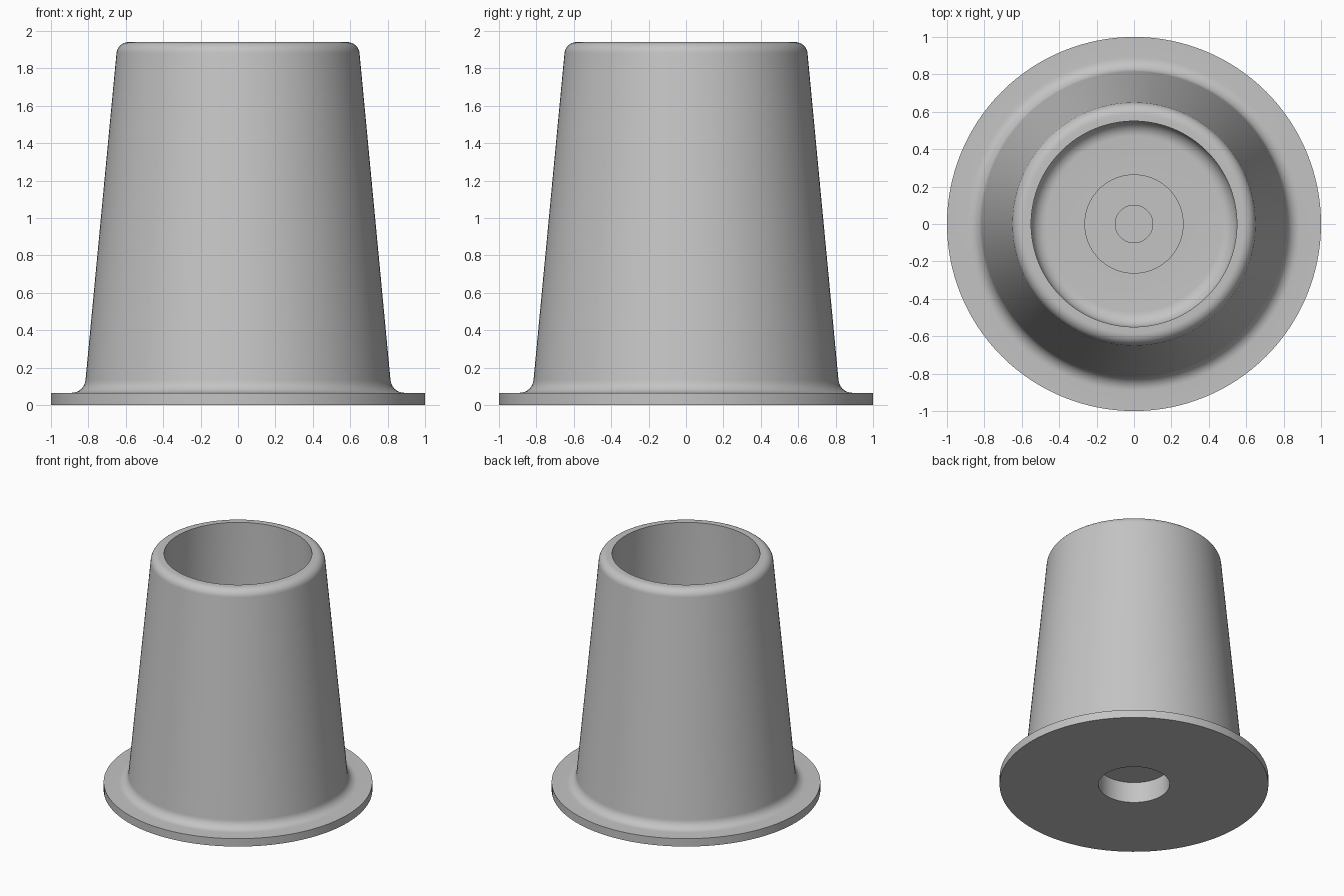
import bpy, bmesh
from math import sin, cos, pi, radians

SEGMENTS = 128

cube = bpy.data.objects.get("Cube")
if cube:
    bpy.data.objects.remove(cube, do_unlink=True)

grey = bpy.data.materials.new("light grey")
grey.use_nodes = True
colour = (0.55, 0.55, 0.55, 1)
grey.diffuse_color = colour
grey.node_tree.nodes["Principled BSDF"].inputs["Base Color"].default_value = colour


def arc(r, z, radius, start, end, steps=8):
    """Points of a rounded corner, centred on (r, z), angles in degrees."""
    angles = [radians(start + (end - start) * i / steps) for i in range(steps + 1)]
    return [(r + radius * cos(a), z + radius * sin(a)) for a in angles]


def lathe(name, profile):
    """Turn a profile of (radius, height) points around the z axis."""
    bm = bmesh.new()
    verts = [bm.verts.new((r, 0, z)) for r, z in profile]
    edges = [bm.edges.new(pair) for pair in zip(verts, verts[1:])]
    bmesh.ops.spin(bm, geom=verts + edges, cent=(0, 0, 0), axis=(0, 0, 1),
                   angle=2 * pi, steps=SEGMENTS, use_duplicate=False)
    bmesh.ops.remove_doubles(bm, verts=bm.verts, dist=1e-5)
    bmesh.ops.recalc_face_normals(bm, faces=bm.faces)
    mesh = bpy.data.meshes.new(name)
    bm.to_mesh(mesh)
    bm.free()
    mesh.materials.append(grey)
    obj = bpy.data.objects.new(name, mesh)
    bpy.context.collection.objects.link(obj)
    bpy.ops.object.select_all(action="DESELECT")
    obj.select_set(True)
    bpy.context.view_layer.objects.active = obj
    bpy.ops.object.shade_smooth_by_angle(angle=radians(30))
    return obj


FLOOR = 0.25

# Blind hole in the underside, then the flange
profile = [(0, 0.17), (0.265, 0.17), (0.265, 0), (1, 0), (1, 0.065)]
# Fillet into the tapered wall, then the rounded rim
profile += arc(0.89, 0.14, 0.075, 270, 185)
profile += arc(0.585, 1.875, 0.065, 5, 90)
# Straight cavity with a rounded floor corner
profile += [(0.55, 1.94)]
profile += arc(0.47, FLOOR + 0.08, 0.08, 0, -90)
# Low boss with a small central recess
profile += [(0.265, FLOOR), (0.265, FLOOR + 0.03), (0.1, FLOOR + 0.03),
            (0.1, FLOOR), (0, FLOOR)]
lathe("flanged_cup", profile)
